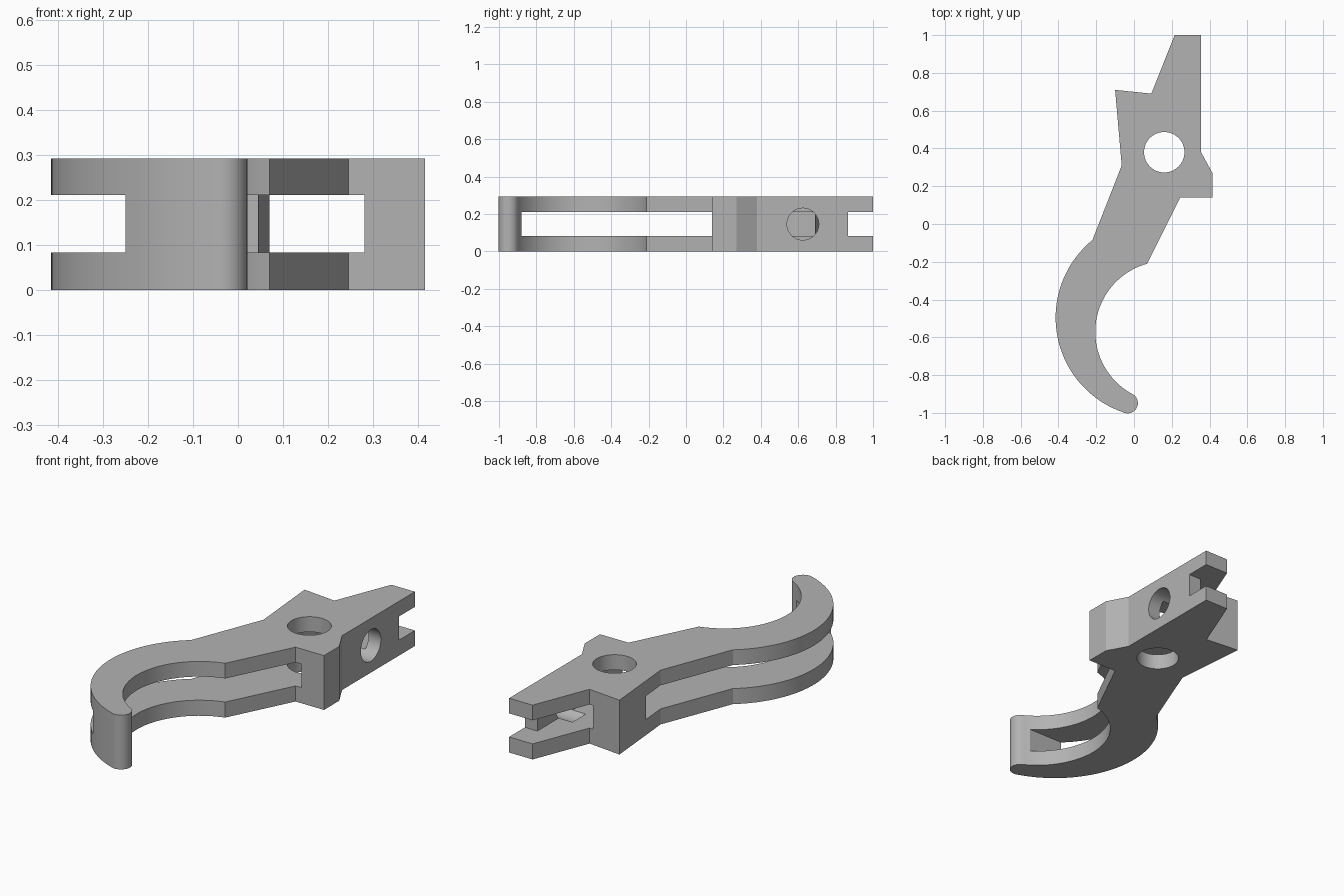
import bpy, bmesh, math
from mathutils import Vector, Matrix

if "Cube" in bpy.data.objects:
    bpy.data.objects.remove(bpy.data.objects["Cube"], do_unlink=True)

HEIGHT = 0.293
SLOT_LOW, SLOT_HIGH = 0.084, 0.211

steel = bpy.data.materials.new("plain_grey")
steel.use_nodes = True
GREY = (0.45, 0.45, 0.45, 1)
steel.diffuse_color = GREY
steel.node_tree.nodes["Principled BSDF"].inputs["Base Color"].default_value = GREY


def arc(a, b, c, steps):
    """Points on the circle from a through b to c."""
    a, b, c = Vector(a), Vector(b), Vector(c)
    u, v = b - a, c - a
    d = 2 * (u.x * v.y - u.y * v.x)
    centre = a + Vector((v.y * u.length_squared - u.y * v.length_squared,
                         u.x * v.length_squared - v.x * u.length_squared)) / d
    turn = 1 if d > 0 else -1
    start = a - centre
    end = c - centre
    sweep = (math.atan2(end.y, end.x) - math.atan2(start.y, start.x)) * turn % math.tau
    return [tuple(centre + Matrix.Rotation(turn * sweep * i / steps, 2) @ start)
            for i in range(steps + 1)]


def link(name, bm):
    bmesh.ops.recalc_face_normals(bm, faces=bm.faces[:])
    mesh = bpy.data.meshes.new(name)
    bm.to_mesh(mesh)
    bm.free()
    mesh.materials.append(steel)
    obj = bpy.data.objects.new(name, mesh)
    bpy.context.collection.objects.link(obj)
    return obj


def prism(name, outline, low, high):
    bm = bmesh.new()
    face = bm.faces.new([bm.verts.new((x, y, low)) for x, y in outline])
    up = bmesh.ops.extrude_face_region(bm, geom=[face])["geom"]
    bmesh.ops.translate(bm, vec=(0, 0, high - low),
                        verts=[g for g in up if isinstance(g, bmesh.types.BMVert)])
    return link(name, bm)


def cylinder(name, radius, length, matrix):
    bm = bmesh.new()
    bmesh.ops.create_cone(bm, cap_ends=True, segments=64, radius1=radius,
                          radius2=radius, depth=length, matrix=matrix)
    return link(name, bm)


# Lever body: upper arm, ear and curved finger hook
outline = [(0.215, 1), (0.355, 1), (0.355, 0.38), (0.415, 0.27), (0.415, 0.14), (0.245, 0.14)]
outline += arc((0.07, -0.21), (-0.205, -0.57), (0, -0.905), 40)
outline += arc((0, -0.905), (0.018, -0.965), (-0.06, -0.996), 14)[1:]
outline += arc((-0.06, -0.996), (-0.415, -0.5), (-0.22, -0.085), 48)[1:]
outline += [(-0.065, 0.31), (-0.1, 0.71), (0.092, 0.69)]
body = prism("lever_body", outline, 0, HEIGHT)

# Middle slot, leaving the hook tip, the ear block and the side wall solid
slot = prism("slot_cutter", [
    (-1, -0.88), (1, -0.88), (1, 0.12), (0.281, 0.12), (0.281, 0.865), (1, 0.865),
    (1, 1.2), (0, 1.2), (0.07, 0.72), (0.07, 0.68), (0.045, 0.43), (-0.078, 0.45),
    (-1, 0.55)], SLOT_LOW, SLOT_HIGH)

# Pivot hole through the height, and a cross hole through the side wall
pivot = cylinder("pivot_cutter", 0.107, 1, Matrix.Translation((0.16, 0.38, HEIGHT / 2)))
cross = cylinder("cross_hole_cutter", 0.085, 0.3,
                 Matrix.Translation((0.35, 0.625, HEIGHT / 2)) @ Matrix.Rotation(math.pi / 2, 4, "Y"))

bpy.ops.object.select_all(action="DESELECT")
bpy.context.view_layer.objects.active = body
body.select_set(True)
for cutter in (slot, pivot, cross):
    cutter.hide_render = True
    mod = body.modifiers.new(cutter.name, "BOOLEAN")
    mod.operation = "DIFFERENCE"
    mod.solver = "EXACT"
    mod.object = cutter
    bpy.ops.object.modifier_apply(modifier=mod.name)
    bpy.data.objects.remove(cutter, do_unlink=True)

bpy.ops.object.shade_smooth_by_angle(angle=math.radians(20))
